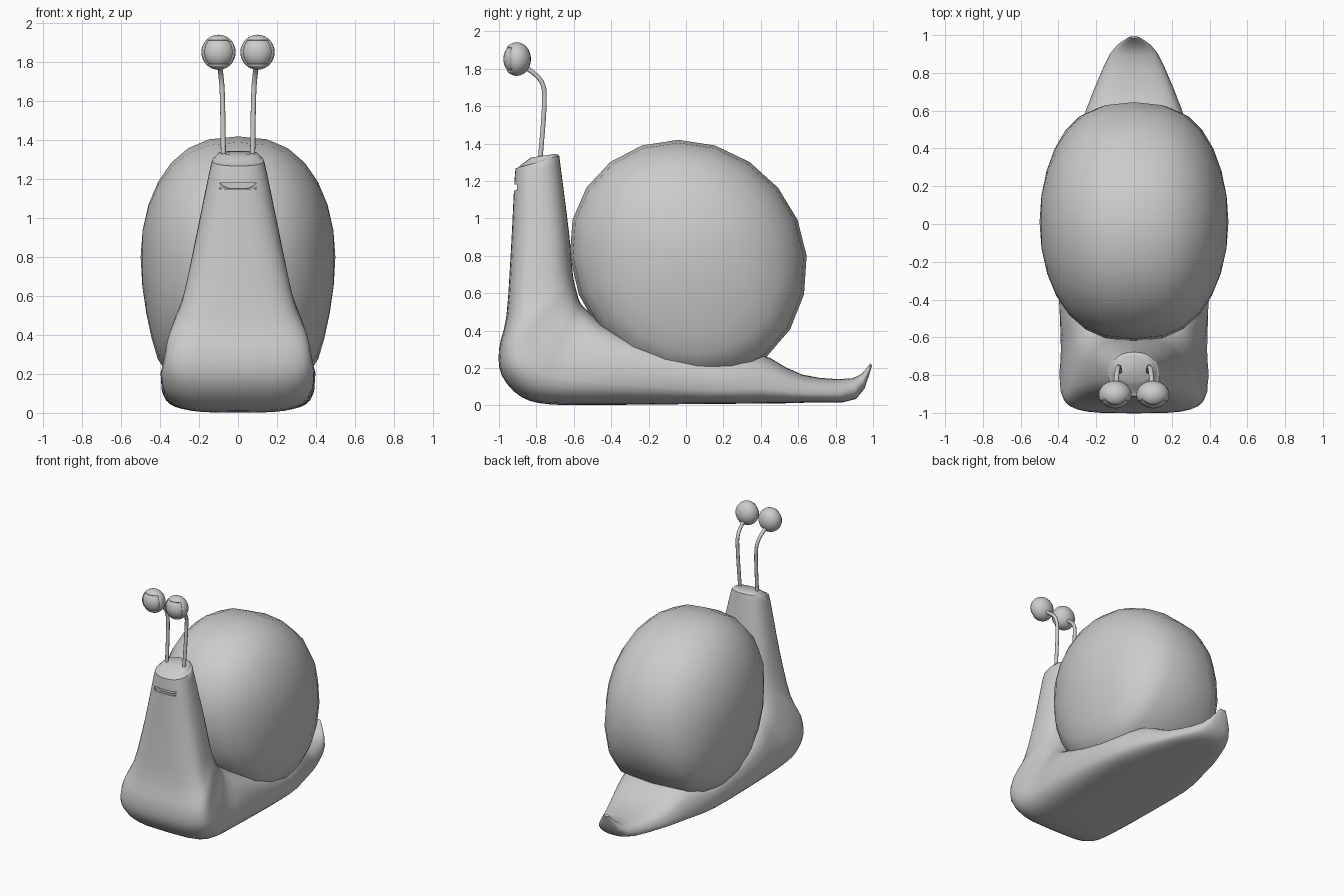
import bpy, bmesh, math
from mathutils import Vector

if "Cube" in bpy.data.objects:
    bpy.data.objects.remove(bpy.data.objects["Cube"])

grey = bpy.data.materials.new("plain_grey")
grey.diffuse_color = (0.6, 0.6, 0.6, 1)
grey.use_nodes = True
grey.node_tree.nodes["Principled BSDF"].inputs["Base Color"].default_value = grey.diffuse_color


def finish(name, bm, angle=40):
    """Turn a bmesh into a smooth-shaded object."""
    bmesh.ops.recalc_face_normals(bm, faces=bm.faces)
    me = bpy.data.meshes.new(name)
    bm.to_mesh(me)
    bm.free()
    me.materials.append(grey)
    ob = bpy.data.objects.new(name, me)
    bpy.context.collection.objects.link(ob)
    bpy.ops.object.select_all(action='DESELECT')
    ob.select_set(True)
    bpy.context.view_layer.objects.active = ob
    bpy.ops.object.shade_smooth_by_angle(angle=math.radians(angle))
    return ob


def smooth_path(keys, steps):
    """Curve through the key rows, with extra rows between them."""
    out = []
    for i in range(len(keys) - 1):
        rows = list(zip(keys[max(i - 1, 0)], keys[i], keys[i + 1],
                        keys[min(i + 2, len(keys) - 1)]))
        for k in range(steps):
            t = k / steps
            out.append([b + .5 * t * (c - a + t * (2 * a - 5 * b + 4 * c - d
                        + t * (3 * (b - c) + d - a))) for a, b, c, d in rows])
    return out + [list(keys[-1])]


def loft(bm, rings):
    """Skin closed rings and cap both ends."""
    rows = [[bm.verts.new(p) for p in r] for r in rings]
    n = len(rows[0])
    for a, b in zip(rows, rows[1:]):
        for i in range(n):
            j = (i + 1) % n
            bm.faces.new((a[i], a[j], b[j], b[i]))
    bm.faces.new(rows[0])
    bm.faces.new(rows[-1])


def tube(name, pts, radius, sides=10):
    bm = bmesh.new()
    pts = [Vector(p) for p in pts]
    rings = []
    for i, p in enumerate(pts):
        d = (pts[min(i + 1, len(pts) - 1)] - pts[max(i - 1, 0)]).normalized()
        u = d.cross(Vector((0, 1, 0.3))).normalized()
        v = d.cross(u)
        rings.append([p + radius * (u * math.cos(a) + v * math.sin(a))
                      for a in (2 * math.pi * k / sides for k in range(sides))])
    loft(bm, rings)
    return finish(name, bm)


def section(yb, zb, yt, zt, wb, wt, sides=32):
    """Rounded-box ring, squarer where wide, drawn in towards the sole."""
    n = 2 + 1.8 * (wb / .43) ** 1.5
    ring = []
    for k in range(sides):
        a = 2 * math.pi * k / sides
        s, c = math.sin(a), math.cos(a)
        u = math.copysign(abs(s) ** (2 / n), s)
        t = 0.5 - 0.5 * math.copysign(abs(c) ** (2 / n), c)
        z = zb + (zt - zb) * t
        x = u * (wb + (wt - wb) * t) * (1 - .13 * max(0, 1 - z / .2))
        ring.append((x, yb + (yt - yb) * t, z))
    return ring


# Body from tail to head: lower/front (y, z), upper/back (y, z), half widths
SECTIONS = [
    (.995, .215, .985, .225, .025, .025),
    (.91, .035, .89, .145, .15, .12),
    (.65, .015, .62, .165, .29, .22),
    (.40, .01, .37, .285, .39, .26),
    (.12, .008, .12, .26, .43, .36),
    (-.40, .003, -.38, .41, .445, .35),
    (-.72, .005, -.53, .51, .45, .29),
    (-.88, .045, -.57, .56, .45, .28),
    (-.985, .16, -.585, .61, .43, .265),
    (-1, .3, -.6, .67, .40, .25),
    (-.96, .48, -.61, .75, .32, .235),
    (-.935, .85, -.625, .92, .23, .21),
    (-.915, 1.23, -.672, 1.29, .15, .135),
    (-.90, 1.27, -.68, 1.335, .13, .12),
    (-.83, 1.325, -.7, 1.345, .105, .095),
]

bm = bmesh.new()
loft(bm, [section(*s) for s in smooth_path(SECTIONS, 3)])
body = finish("body", bm, 50)

# Mouth slot, cut into the front of the head
bm = bmesh.new()
bmesh.ops.create_cube(bm, size=1)
for v in bm.verts:
    v.co = (v.co.x * .19, -.92 + v.co.y * .07, 1.165 + v.co.z * .032)
cutter = finish("mouth_cutter", bm)
cutter.data.shade_flat()
cutter.hide_render = True
cutter.hide_set(True)
cut = body.modifiers.new("mouth", 'BOOLEAN')
cut.operation = 'DIFFERENCE'
cut.object = cutter

# Lower lip, a shallow smile
lip_x = [.1 * math.sin(math.pi * k / 10) for k in range(-5, 6)]
tube("lower_lip", [(x, -.902 + 1.6 * x * x, 1.14 + 350 * x ** 4)
                   for x in lip_x], .012, 8)

# Shell: ball with its poles at the sides, leaning forward,
# fuller and deeper on the lower half
bm = bmesh.new()
bmesh.ops.create_uvsphere(bm, u_segments=20, v_segments=14, radius=1)
for v in bm.verts:
    y, z, x = v.co
    p = .8 if z > 0 else .8 + .5 * max(z, -.8)
    v.co = (math.copysign(.5 * abs(x) ** p, x) if abs(x) > 1e-4 else 0,
            .012 + .633 * y - .055 * z, .8 + (.62 if z > 0 else .67) * z)
finish("shell", bm, 30)

STALK = [(.075, -.78, 1.31), (.08, -.757, 1.62),
         (.088, -.775, 1.735), (.098, -.86, 1.81)]
for side, sx in (("left", 1), ("right", -1)):
    # Eye stalk, bending forward to the eye
    tube(side + "_eye_stalk",
         [(sx * x, y, z) for x, y, z in smooth_path(STALK, 4)], .013)
    # Eyeball inside a lid with a front opening
    for part, r in (("eyeball", .94), ("eyelid", 1)):
        bm = bmesh.new()
        bmesh.ops.create_uvsphere(bm, u_segments=24, v_segments=16, radius=r)
        if part == "eyelid":
            gap = [f for f in bm.faces
                   if f.calc_center_median().y < -.45
                   and abs(f.calc_center_median().z) < .66]
            bmesh.ops.delete(bm, geom=gap, context='FACES')
        for v in bm.verts:
            v.co = (sx * .1 + .088 * v.co.x, -.905 + .076 * v.co.y,
                    1.852 + .09 * v.co.z)
        eye = finish(side + "_" + part, bm)
        if part == "eyelid":
            rim = eye.modifiers.new("rim", 'SOLIDIFY')
            rim.thickness = .006
            rim.offset = -1
